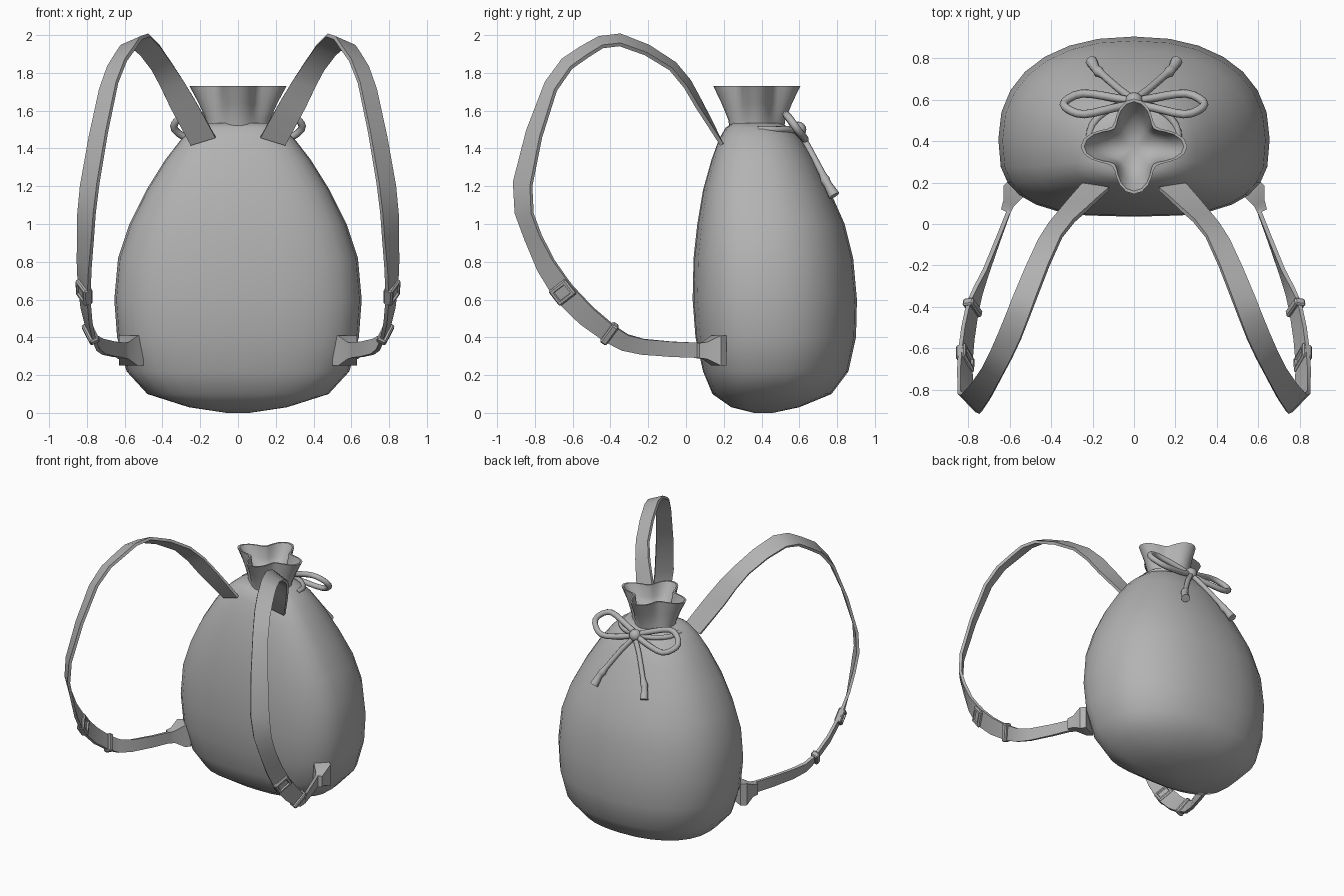
import bpy, bmesh
from math import cos, sin, pi, copysign
from mathutils import Vector, Matrix

cube = bpy.data.objects.get("Cube")
if cube:
    bpy.data.objects.remove(cube, do_unlink=True)

fabric = bpy.data.materials.new("grey_fabric")
fabric.use_nodes = True
grey = (0.45, 0.45, 0.45, 1)
fabric.diffuse_color = grey
fabric.node_tree.nodes["Principled BSDF"].inputs["Base Color"].default_value = grey


def finish(name, bm, angle=50):
    """Turn a bmesh into a named, shaded object."""
    bmesh.ops.recalc_face_normals(bm, faces=bm.faces)
    mesh = bpy.data.meshes.new(name)
    bm.to_mesh(mesh)
    bm.free()
    obj = bpy.data.objects.new(name, mesh)
    bpy.context.collection.objects.link(obj)
    mesh.materials.append(fabric)
    bpy.ops.object.select_all(action='DESELECT')
    obj.select_set(True)
    bpy.context.view_layer.objects.active = obj
    bpy.ops.object.shade_smooth_by_angle(angle=angle * pi / 180)
    return obj


def loft(name, rings, angle=50, closed=False):
    """Skin rings of points; cap the ends unless the path is closed."""
    bm = bmesh.new()
    rows = [[bm.verts.new(p) for p in ring] for ring in rings]
    pairs = list(zip(rows, rows[1:]))
    if closed:
        pairs.append((rows[-1], rows[0]))
    for a, b in pairs:
        for i in range(len(a)):
            j = (i + 1) % len(a)
            bm.faces.new((a[i], a[j], b[j], b[i]))
    if not closed:
        bm.faces.new(rows[0])
        bm.faces.new(rows[-1])
    return finish(name, bm, angle)


def smooth_path(points, steps):
    """Catmull-Rom interpolation through the points."""
    p = [Vector(q) for q in points]
    p = [p[0] * 2 - p[1]] + p + [p[-1] * 2 - p[-2]]
    out = []
    for i in range(1, len(p) - 2):
        a, b, c, d = p[i - 1:i + 3]
        for k in range(steps):
            t = k / steps
            out.append((b * 2 + (c - a) * t + (a * 2 - b * 5 + c * 4 - d) * t * t
                        + (b * 3 - a - c * 3 + d) * t ** 3) / 2)
    return out + [p[-2]]


def tube(name, points, radii, steps=3, sides=8):
    """Round cord along a path, its radius spread over the points."""
    path = smooth_path(points, steps)
    rings = []
    for i, p in enumerate(path):
        t = (path[min(i + 1, len(path) - 1)] - path[max(i - 1, 0)]).normalized()
        u = t.cross(Vector((0, 0.8, 0.6))).normalized()
        v = t.cross(u)
        k = min(i // steps, len(radii) - 1)
        r = radii[k] + (radii[min(k + 1, len(radii) - 1)] - radii[k]) * (i % steps) / steps
        rings.append([p + (u * cos(a) + v * sin(a)) * r
                      for a in (2 * pi * s / sides for s in range(sides))])
    return loft(name, rings)


# Bag body: rounded rings of height, half width, front y, back y
def bag_ring(z, w, front, back, sides=28):
    mid = front + 0.43 * (back - front)
    ring = []
    for s in range(sides):
        c, q = cos(2 * pi * s / sides), sin(2 * pi * s / sides)
        n = 2.25 if q > 0 else 2.9
        depth = back - mid if q > 0 else mid - front
        ring.append(Vector((w * copysign(abs(c) ** (2 / n), c),
                            mid + depth * copysign(abs(q) ** (2 / n), q), z)))
    return ring


body_rows = [
    (0, .06, .36, .46), (.03, .26, .24, .6), (.1, .48, .14, .77), (.22, .59, .09, .86),
    (.4, .64, .05, .9), (.6, .655, .035, .905), (.82, .635, .04, .885), (1, .575, .06, .84),
    (1.18, .485, .09, .76), (1.34, .385, .135, .68), (1.45, .3, .175, .61),
    (1.51, .23, .21, .55), (1.535, .17, .25, .5)]
loft("bag_body", [bag_ring(*row) for row in body_rows], 60)


# Gathered mouth: four-lobed flare, outside up and inside down
def mouth_ring(z, r, lobe):
    ring = []
    for s in range(40):
        a = 2 * pi * s / 40
        d = r + lobe * cos(4 * a)
        ring.append((d * 1.07 * cos(a), 0.375 + d * 0.96 * sin(a), z))
    return ring


loft("gathered_mouth", [mouth_ring(*row) for row in (
    (1.5, .145, .005), (1.55, .145, .012), (1.64, .165, .03), (1.73, .19, .05),
    (1.73, .175, .05), (1.65, .145, .03), (1.59, .1, .01), (1.57, .03, 0))])

# Strap edges: inner edge point and outer edge point along the loop
strap_edges = [
    ((.12, .17, 1.46), (.25, .19, 1.42)), ((.23, .07, 1.66), (.36, .06, 1.62)),
    ((.35, -.06, 1.85), (.46, -.08, 1.82)), ((.47, -.35, 2), (.58, -.35, 1.95)),
    ((.55, -.56, 1.93), (.65, -.52, 1.89)), ((.64, -.74, 1.75), (.73, -.69, 1.71)),
    ((.74, -.91, 1.22), (.83, -.82, 1.2)), ((.77, -.85, .92), (.845, -.77, .94)),
    ((.79, -.69, .6), (.84, -.61, .68)), ((.76, -.43, .38), (.8, -.38, .46)),
    ((.71, -.24, .31), (.72, -.22, .39)), ((.59, .1, .29), (.59, .1, .37))]


def box(name, center, along, across, size, frame):
    """Bevelled block aligned to the strap, optionally with sunk faces."""
    t = along.normalized()
    n = t.cross(across).normalized()
    w = n.cross(t)
    basis = Matrix((t, w, n)).transposed().to_4x4()
    bm = bmesh.new()
    bmesh.ops.create_cube(bm, size=1)
    bmesh.ops.scale(bm, vec=size, verts=bm.verts)
    bmesh.ops.bevel(bm, geom=bm.edges[:], offset=0.008, segments=1, affect='EDGES')
    if frame:
        sides = [f for f in bm.faces if abs(f.normal.z) > 0.9]
        bmesh.ops.inset_individual(bm, faces=sides, thickness=0.018)
        bmesh.ops.inset_individual(bm, faces=sides, thickness=0.004, depth=-0.01)
    bmesh.ops.transform(bm, matrix=Matrix.Translation(center) @ basis, verts=bm.verts)
    finish(name, bm, 30)


for side, label in ((1, "left"), (-1, "right")):
    def flip(p):
        return Vector((p[0] * side, p[1], p[2]))

    # Shoulder strap ribbon
    inner = smooth_path([flip(a) for a, b in strap_edges], 2)
    outer = smooth_path([flip(b) for a, b in strap_edges], 2)
    rings = []
    for i, (a, b) in enumerate(zip(inner, outer)):
        lo, hi = max(i - 1, 0), min(i + 1, len(inner) - 1)
        t = inner[hi] + outer[hi] - inner[lo] - outer[lo]
        n = t.cross(b - a).normalized() * 0.01
        rings.append([a - n, b - n, b + n, a + n])
    loft(label + "_shoulder_strap", rings, 40)

    # Buckle and slider on the lower strap
    for name, k, size, frame in (("buckle", 8, (.1, .12, .05), True),
                                 ("strap_slider", 9, (.04, .125, .055), False)):
        a, b = (flip(p) for p in strap_edges[k])
        along = flip(strap_edges[k + 1][0]) - flip(strap_edges[k - 1][0])
        box(label + "_" + name, (a + b) / 2, along, b - a, size, frame)

    # Flared tab joining strap to bag
    tab = []
    for x, y, h, d in ((.62, .06, .04, .022), (.605, .1, .045, .026),
                       (.58, .16, .08, .05), (.55, .19, .08, .05)):
        tab.append([flip((x + u * d, y + u * d * .5, .33 + v * h))
                    for u, v in ((-1, -1), (1, -1), (1, 1), (-1, 1))])
    loft(label + "_strap_tab", tab, 30)

    # Bow loop, hanging tail and neck cord
    tube(label + "_bow_loop", [flip(p) for p in (
        (0, .58, 1.5), (.1, .56, 1.54), (.24, .53, 1.58), (.32, .555, 1.55), (.335, .59, 1.5),
        (.25, .63, 1.45), (.1, .61, 1.47), (0, .59, 1.5))], [.02])
    tube(label + "_bow_tail", [flip(p) for p in (
        (0, .6, 1.49), (.07, .65, 1.4), (.15, .72, 1.27), (.17, .735, 1.235),
        (.185, .75, 1.21), (.205, .785, 1.15))], [.018, .018, .018, .027, .022, .03], 2)
    tube(label + "_neck_cord", [flip(p) for p in (
        (.22, .38, 1.5), (.2, .48, 1.5), (.11, .56, 1.5), (0, .58, 1.5))], [.018])

# Bow knot
bm = bmesh.new()
bmesh.ops.create_uvsphere(bm, u_segments=12, v_segments=8, radius=0.042)
bmesh.ops.translate(bm, vec=(0, .595, 1.5), verts=bm.verts)
finish("bow_knot", bm, 80)
